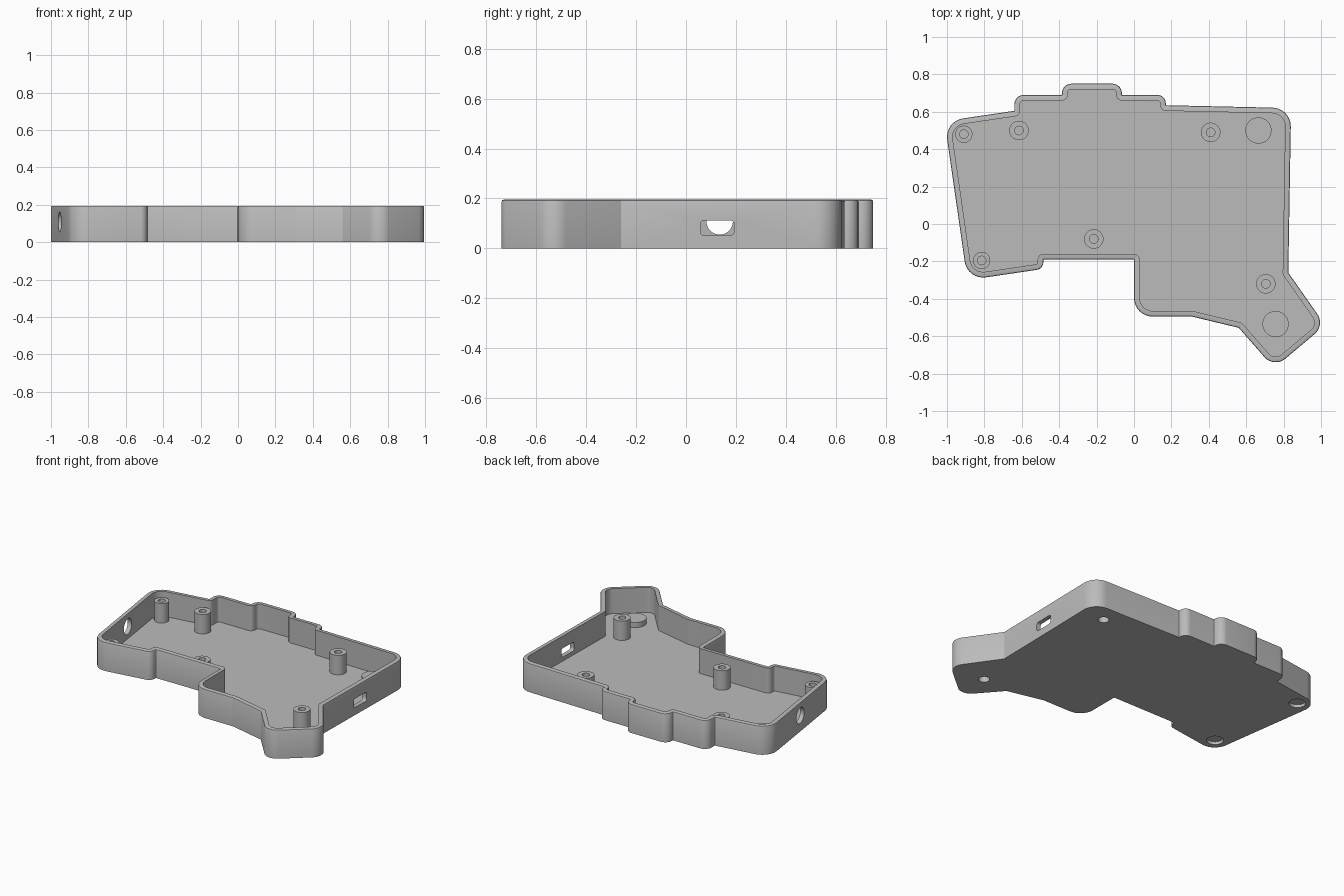
import bpy, bmesh, math
from mathutils import Vector, Matrix

cube = bpy.data.objects.get("Cube")
if cube:
    bpy.data.objects.remove(cube)

grey = bpy.data.materials.new("matte_grey")
grey.use_nodes = True
color = (0.5, 0.5, 0.5, 1)
grey.diffuse_color = color
grey.node_tree.nodes["Principled BSDF"].inputs["Base Color"].default_value = color

HEIGHT, FLOOR, WALL, RIM = 0.195, 0.025, 0.03, 0.008


def make_object(name, bm):
    bmesh.ops.recalc_face_normals(bm, faces=bm.faces)
    mesh = bpy.data.meshes.new(name)
    bm.to_mesh(mesh)
    bm.free()
    mesh.materials.append(grey)
    obj = bpy.data.objects.new(name, mesh)
    bpy.context.collection.objects.link(obj)
    return obj


def select(obj):
    bpy.ops.object.select_all(action='DESELECT')
    obj.select_set(True)
    bpy.context.view_layer.objects.active = obj


def smooth(obj):
    select(obj)
    bpy.ops.object.shade_smooth_by_angle(angle=math.radians(35))


def cut(obj, cutter):
    mod = obj.modifiers.new("cut", 'BOOLEAN')
    mod.operation, mod.solver, mod.object = 'DIFFERENCE', 'EXACT', cutter
    select(obj)
    bpy.ops.object.modifier_apply(modifier=mod.name)


# Sharp outline corners, clockwise from the back left: x, y, corner radius
CORNERS = [
    (-1.013, 0.55, 0.1), (-0.64, 0.605, 0), (-0.64, 0.69, 0.05),
    (-0.385, 0.69, 0), (-0.385, 0.75, 0.05), (-0.065, 0.75, 0.05),
    (-0.065, 0.69, 0), (0.17, 0.69, 0.045), (0.17, 0.635, 0),
    (0.84, 0.62, 0.1), (0.825, -0.26, 0), (1.022, -0.541, 0.08),
    (0.749, -0.771, 0.08), (0.56, -0.555, 0), (0.31, -0.495, 0.08),
    (0, -0.495, 0.1), (0, -0.19, 0), (-0.485, -0.19, 0),
    (-0.485, -0.24, 0.04), (-0.891, -0.30, 0.1)]


def outline(offset, steps=8):
    """Rounded outline moved inward by offset, always with the same point count."""
    points, n = [], len(CORNERS)
    for i, (x, y, radius) in enumerate(CORNERS):
        p = Vector((x, y))
        d1 = (p - Vector(CORNERS[i - 1][:2])).normalized()
        d2 = (Vector(CORNERS[(i + 1) % n][:2]) - p).normalized()
        n1, n2 = Vector((d1.y, -d1.x)), Vector((d2.y, -d2.x))
        turn = d1.x * d2.y - d1.y * d2.x
        side = 1 if turn < 0 else -1
        r = max(radius - side * offset, 0.004)
        # The arc centre sits on the bisector of the shifted edges
        centre = p + (n1 + n2) * (offset + side * r) / (1 + n1.dot(n2))
        for k in range(steps + 1):
            a = d1.angle_signed(d2) * k / steps
            # Turn the first edge normal towards the second one
            v = Matrix.Rotation(-a, 2) @ (-n1 * side)
            points.append(centre + v * r)
    return points


# Tray: outer wall, softened rim, inner wall and floor
bm = bmesh.new()
levels = [(0, 0), (0, HEIGHT - RIM), (RIM * 0.3, HEIGHT - RIM * 0.3),
          (RIM, HEIGHT), (WALL, HEIGHT), (WALL, FLOOR)]
rings = [[bm.verts.new((p.x, p.y, z)) for p in outline(off)] for off, z in levels]
for low, high in zip(rings, rings[1:]):
    for i in range(len(low)):
        bm.faces.new((low[i - 1], low[i], high[i], high[i - 1]))
bm.faces.new(rings[0])
bm.faces.new(rings[-1])
tray = make_object("tray", bm)


def lathe(name, profile, x, y, segments=32):
    bm = bmesh.new()
    verts = [bm.verts.new((r, 0, z)) for r, z in profile]
    edges = [bm.edges.new(pair) for pair in zip(verts, verts[1:])]
    bmesh.ops.spin(bm, geom=verts + edges, cent=(0, 0, 0), axis=(0, 0, 1),
                   angle=math.tau, steps=segments)
    bmesh.ops.remove_doubles(bm, verts=bm.verts, dist=0.0001)
    bmesh.ops.translate(bm, verts=bm.verts, vec=(x, y, 0))
    return make_object(name, bm)


def cylinder(name, r, low, high, x, y):
    return lathe(name, [(0, low), (r, low), (r, high), (0, high)], x, y)


cutters = []


def pocket(x, y, r, depth, targets):
    tool = cylinder("pocket_cutter", r, -0.05, depth, x, y)
    cutters.append(tool)
    for target in targets:
        cut(target, tool)


# Screw posts with blind holes
posts = [(-0.91, 0.48, 0.046), (-0.815, -0.195, 0.046), (-0.615, 0.5, 0.052),
         (0.41, 0.49, 0.052), (-0.215, -0.08, 0.052), (0.705, -0.32, 0.052)]
for i, (x, y, r) in enumerate(posts):
    base, top, hole = FLOOR - 0.003, 0.157, 0.023
    smooth(lathe(f"screw_post_{i + 1}", [(0, base), (r, base), (r, top), (hole, top),
                                         (hole, 0.05), (0, 0.05)], x, y))

# Foot pockets under the left posts
for x, y, r in posts[:2]:
    pocket(x, y, 0.052, 0.02, [tray])

# Raised pads with pockets beneath
for i, (x, y) in enumerate([(0.665, 0.5), (0.757, -0.535)]):
    pad = cylinder(f"round_pad_{i + 1}", 0.07, FLOOR - 0.005, 0.06, x, y)
    pocket(x, y, 0.034, 0.045, [tray, pad])
    smooth(pad)

# Rounded port opening in the right wall
bm = bmesh.new()
bmesh.ops.create_cube(bm, size=1)
bmesh.ops.scale(bm, verts=bm.verts, vec=(0.2, 0.135, 0.06))
bmesh.ops.translate(bm, verts=bm.verts, vec=(0.83, 0.125, 0.082))
along = [e for e in bm.edges if abs(e.verts[0].co.x - e.verts[1].co.x) > 0.1]
bmesh.ops.bevel(bm, geom=along, offset=0.015, segments=4, profile=0.5, affect='EDGES')
port = make_object("port_cutter", bm)

# Round cable opening in the left wall
bm = bmesh.new()
bmesh.ops.create_cone(bm, cap_ends=True, segments=32, radius1=0.053, radius2=0.053,
                      depth=0.2, matrix=Matrix.Translation((-0.955, 0.135, 0.108))
                      @ Matrix.Rotation(math.pi / 2, 4, 'Y'))
cable = make_object("cable_cutter", bm)

for tool in (port, cable):
    cutters.append(tool)
    cut(tray, tool)
smooth(tray)

for tool in cutters:
    bpy.data.objects.remove(tool)
